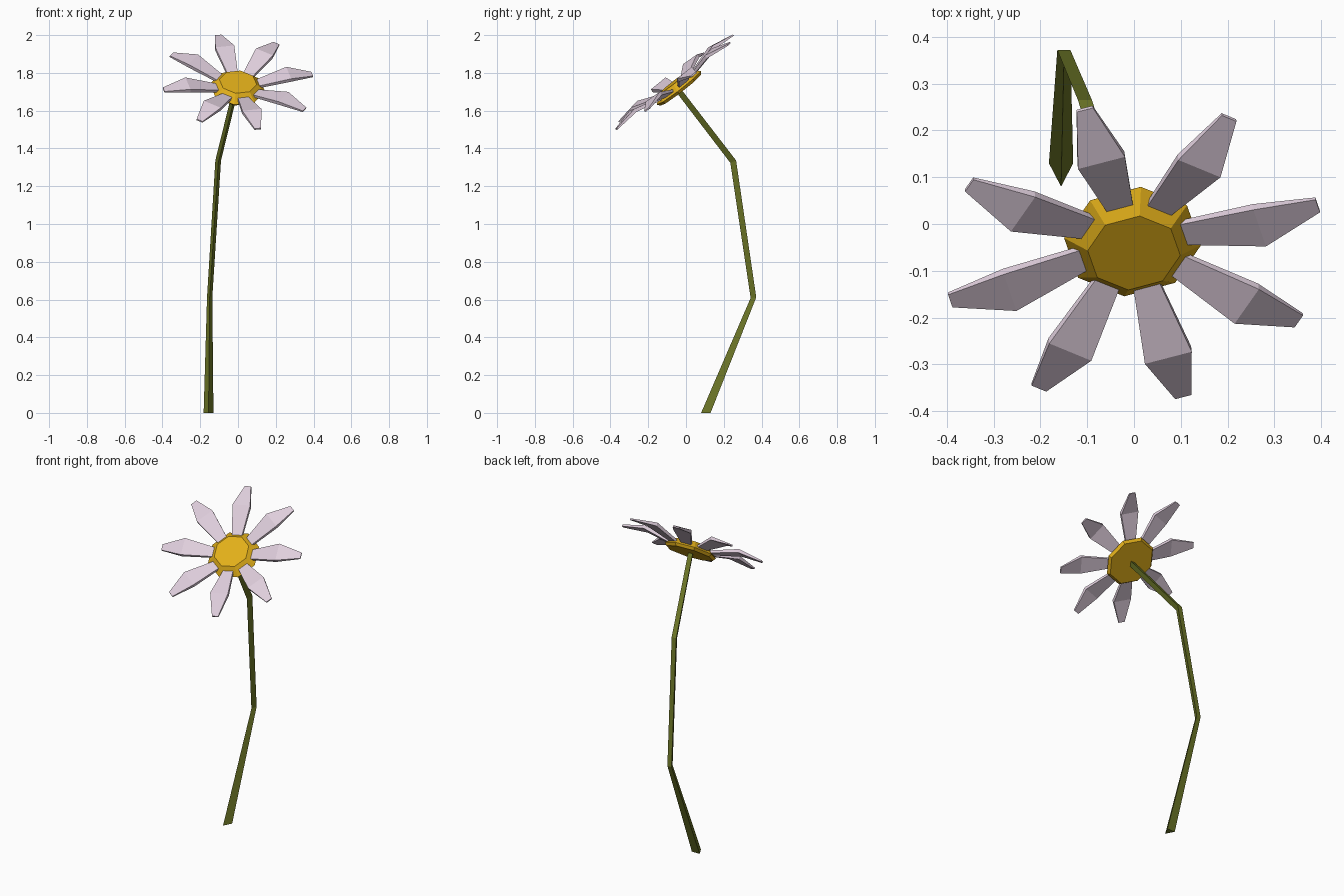
import bpy
import bmesh
from math import sin, cos, radians, pi
from mathutils import Vector, Matrix

cube = bpy.data.objects.get("Cube")
if cube:
    bpy.data.objects.remove(cube, do_unlink=True)


def make_material(name, rgb):
    mat = bpy.data.materials.new(name)
    mat.use_nodes = True
    color = (*rgb, 1.0)
    mat.diffuse_color = color
    bsdf = mat.node_tree.nodes["Principled BSDF"]
    bsdf.inputs["Base Color"].default_value = color
    bsdf.inputs["Roughness"].default_value = 0.8
    return mat


def loft(name, rings, mat, matrix=Matrix()):
    """Join equal-sized rings of points into a closed, flat-shaded solid."""
    bm = bmesh.new()
    loops = [[bm.verts.new(p) for p in ring] for ring in rings]
    count = len(loops[0])
    for low, high in zip(loops, loops[1:]):
        for i in range(count):
            j = (i + 1) % count
            bm.faces.new((low[i], low[j], high[j], high[i]))
    bm.faces.new(loops[0][::-1])
    bm.faces.new(loops[-1])
    bmesh.ops.recalc_face_normals(bm, faces=bm.faces)
    mesh = bpy.data.meshes.new(name)
    bm.to_mesh(mesh)
    bm.free()
    mesh.materials.append(mat)
    obj = bpy.data.objects.new(name, mesh)
    obj.matrix_world = matrix
    bpy.context.collection.objects.link(obj)
    return obj


lilac = make_material("pale lilac", (0.74, 0.62, 0.72))
yellow = make_material("golden yellow", (0.76, 0.43, 0.01))
green = make_material("olive green", (0.15, 0.18, 0.02))

# Tilted frame of the flower head, facing forward and up
normal = Vector((0.075, -0.61, 0.789)).normalized()
across = (Vector((1, 0, 0)) - normal * normal.x).normalized()
up = normal.cross(across)
head = Matrix((across, up, normal)).transposed().to_4x4()
head.translation = (0, -0.062, 1.752)

# Stem: bent three-sided tube with its ridge at the front
# Each entry: centre, half width, depth, tilt of the cross-section
stem_path = [
    ((-0.156, 0.105, 0.0), 0.026, 0.05, 0),
    ((-0.15, 0.357, 0.61), 0.014, 0.03, 6),
    ((-0.105, 0.25, 1.33), 0.015, 0.033, 23),
    ((-0.012, -0.038, 1.705), 0.015, 0.03, 38),
]
stem_rings = []
for centre, half, depth, tilt in stem_path:
    c = Vector(centre)
    front = Vector((0, -cos(radians(tilt)), -sin(radians(tilt)))) * depth / 2
    side = Vector((half, 0, 0))
    stem_rings.append([c + front, c - front + side, c - front - side])
loft("stem", stem_rings, green)

# Flower centre: bevelled eight-sided disc
disc_rings = []
for radius, height in [(0.135, -0.056), (0.148, -0.04), (0.1, 0.0)]:
    angles = [radians(-7) + k * pi / 4 for k in range(8)]
    disc_rings.append([(radius * cos(a), radius * sin(a), height) for a in angles])
loft("flower_centre", disc_rings, yellow, head)

# Petals: thin blades that rise to a crease and dip to a blunt tip
# Each entry: distance out, half width, height, thickness
petal_profile = [
    (0.09, 0.026, -0.024, 0.014),
    (0.277, 0.052, 0.026, 0.02),
    (0.408, 0.018, 0.002, 0.008),
]
petal_rings = [
    [(r, -w, h), (r, w, h), (r, w, h - t), (r, -w, h - t)]
    for r, w, h, t in petal_profile
]
for k in range(8):
    turn = Matrix.Rotation(radians(15) + k * pi / 4, 4, "Z")
    loft(f"petal_{k + 1}", petal_rings, lilac, head @ turn)
